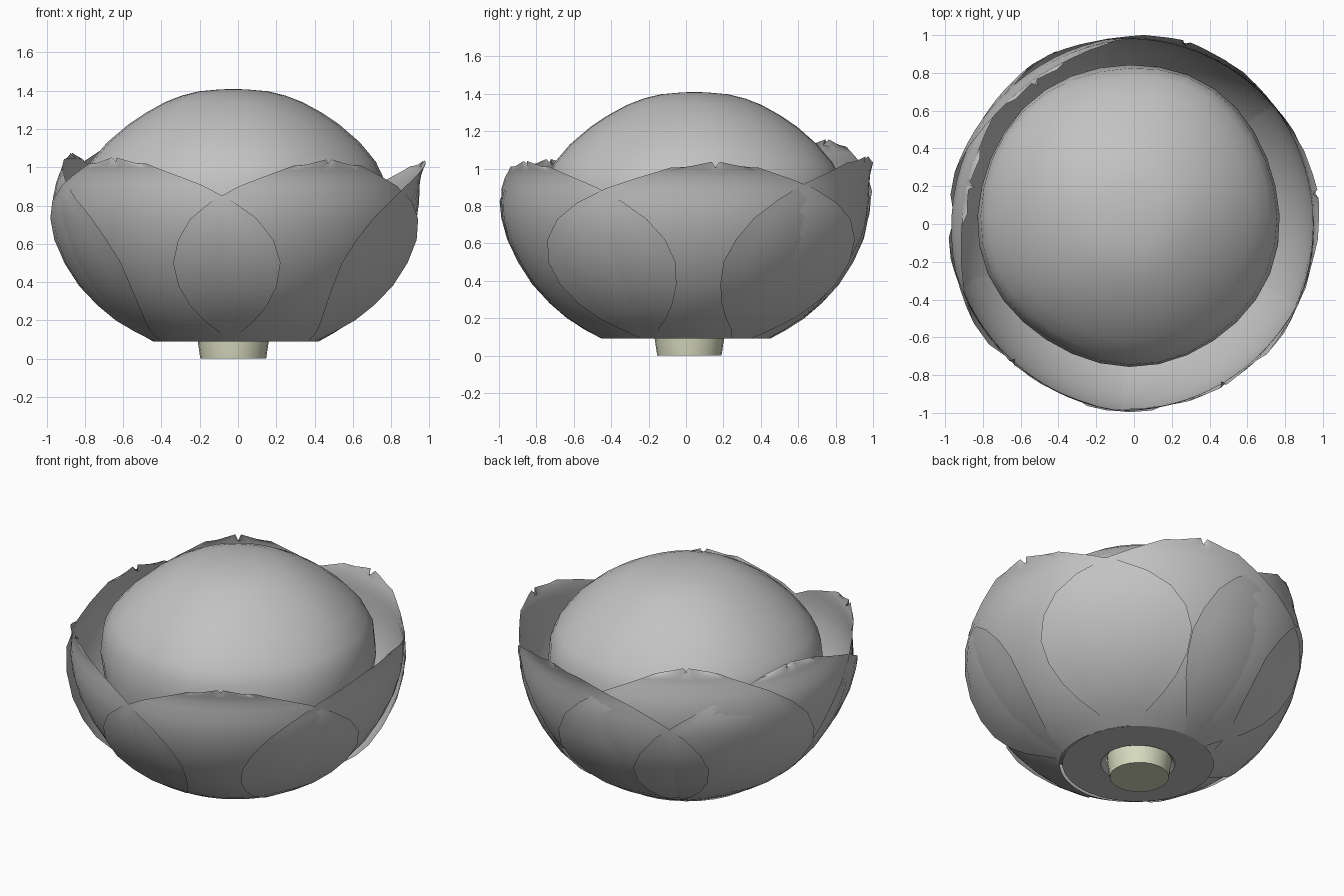
import bpy, math

if "Cube" in bpy.data.objects:
    bpy.data.objects.remove(bpy.data.objects["Cube"])


def material(name, rgb):
    mat = bpy.data.materials.new(name)
    mat.use_nodes = True
    mat.diffuse_color = (*rgb, 1)
    node = next(n for n in mat.node_tree.nodes if n.type == 'BSDF_PRINCIPLED')
    node.inputs["Base Color"].default_value = (*rgb, 1)
    node.inputs["Roughness"].default_value = 0.8
    return mat


GREY = material("petal grey", (0.54, 0.54, 0.54))
GREEN = material("pale green", (0.68, 0.7, 0.52))


def build(name, verts, faces, mat, angle=40):
    mesh = bpy.data.meshes.new(name)
    mesh.from_pydata(verts, [], faces)
    mesh.update()
    mesh.materials.append(mat)
    obj = bpy.data.objects.new(name, mesh)
    bpy.context.collection.objects.link(obj)
    bpy.ops.object.select_all(action='DESELECT')
    bpy.context.view_layer.objects.active = obj
    obj.select_set(True)
    bpy.ops.object.shade_smooth_by_angle(angle=math.radians(angle))
    return obj


def grid_faces(rows, cols):
    return [(r * cols + c, r * cols + c + 1, (r + 1) * cols + c + 1, (r + 1) * cols + c)
            for r in range(rows - 1) for c in range(cols - 1)]


def lathe(name, profile, center, mat, sides, lump=0.0, angle=40):
    """Spin (radius, height) pairs; zero radius collapses to a pole."""
    verts, rings, faces = [], [], []
    for r, z in profile:
        ring = []
        for i in range(sides if r > 0 else 1):
            a = math.tau * i / sides
            wave = 1 + lump * (math.sin(3 * a + 5 * z) + math.sin(5 * a - 4 * z))
            ring.append(len(verts))
            verts.append((center[0] + r * wave * math.cos(a),
                          center[1] + r * wave * math.sin(a), z))
        rings.append(ring)
    for lo, hi in zip(rings, rings[1:]):
        for i in range(sides):
            j = (i + 1) % sides
            quad = [lo[i % len(lo)], lo[j % len(lo)], hi[j % len(hi)], hi[i % len(hi)]]
            faces.append(tuple(dict.fromkeys(quad)))
    return build(name, verts, faces, mat, angle)


# Petal outline: height, bowl radius, half angle in degrees
OUTLINE = [(0.09, 0.44, 36), (0.14, 0.53, 42), (0.2, 0.62, 48), (0.28, 0.71, 52),
           (0.38, 0.8, 54), (0.5, 0.875, 54), (0.62, 0.93, 51), (0.73, 0.96, 46),
           (0.82, 0.972, 39), (0.9, 0.965, 30), (0.95, 0.955, 22), (0.985, 0.95, 16),
           (1.01, 0.955, 12), (1.045, 0.965, 8.5)]


def petal(index, direction, tip_z, tip_r, width, twist):
    cols = 17
    last = OUTLINE[-1][0]
    verts = []
    for z, r, half in OUTLINE:
        rise = max(0, (z - 0.6) / (last - 0.6))
        curl = max(0, (z - 0.84) / (last - 0.84)) ** 1.4
        height = z + rise * (tip_z - last)
        for c in range(cols):
            u = 2 * c / (cols - 1) - 1
            offset = u * half * width
            a = math.radians(direction + offset + twist * (1 - rise))
            # each petal is flatter than the bowl, so its edges stand out
            flat = 0.983 + 0.043 * (offset / 54) ** 2
            radius = (r + curl * (tip_r - r)) * flat
            h = height
            if z == last:                     # split tip with drooping flaps
                h -= 0.035 * abs(u)
                radius -= 0.012 * abs(u)
                if u == 0:
                    h -= 0.035
                    radius -= 0.03
            verts.append((-0.01 + radius * math.cos(a), 1.02 * radius * math.sin(a), h))
    build(f"outer_petal_{index}", verts, grid_faces(len(OUTLINE), cols), GREY, 60)


# Six overlapping petals: direction, tip height, tip radius, width, twist
PETALS = [(9, 1.04, 1.015, 1.14, 0), (73, 1.07, 1.01, 1.12, 0),
          (125, 1.16, 0.92, 1.0, 0), (167, 1.08, 0.9, 1.14, 0),
          (228.5, 1.055, 0.98, 1.0, 2.5), (300, 1.045, 0.99, 1.0, 2.5)]
for i, spec in enumerate(PETALS, 1):
    petal(i, *spec)

# Closed inner bud
lathe("inner_bud",
      [(0.3, 0.12), (0.5, 0.18), (0.67, 0.35), (0.77, 0.6), (0.8, 0.8), (0.785, 0.95),
       (0.745, 1.03), (0.66, 1.13), (0.55, 1.225), (0.46, 1.285), (0.36, 1.34),
       (0.27, 1.375), (0.18, 1.397), (0.08, 1.406), (0, 1.41)],
      (-0.025, 0.045), GREY, 32, 0.007, 60)

# Flat underside closing up against the stem
lathe("flower_base", [(0.185, 0.12), (0.215, 0.09), (0.44, 0.09)], (-0.02, 0.012), GREY, 32)

# Stem stub
lathe("stem", [(0, 0), (0.172, 0), (0.187, 0.1), (0.19, 0.16), (0, 0.16)],
      (-0.025, 0.018), GREEN, 24)
